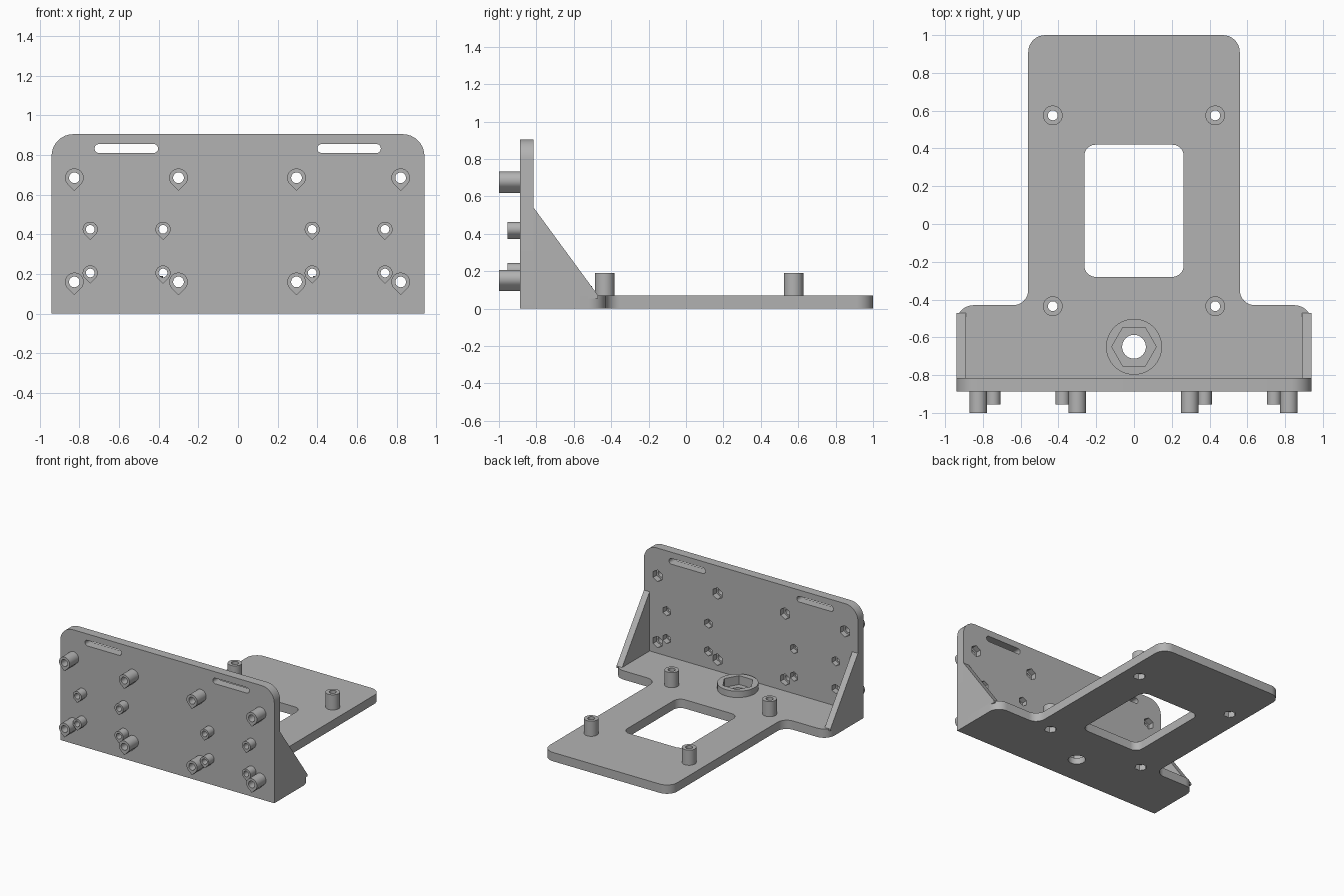
import bpy
import bmesh
from math import pi, cos, sin, sqrt
from mathutils import Vector

if "Cube" in bpy.data.objects:
    bpy.data.objects.remove(bpy.data.objects["Cube"])

grey = bpy.data.materials.new("plain grey")
grey.use_nodes = True
GREY = (0.45, 0.45, 0.45, 1)
grey.diffuse_color = GREY
grey.node_tree.nodes["Principled BSDF"].inputs["Base Color"].default_value = GREY


def arc(u, v, r, start=0, end=2 * pi, n=32, closed=True):
    steps = n if closed else n - 1
    return [(u + r * cos(start + (end - start) * i / steps),
             v + r * sin(start + (end - start) * i / steps)) for i in range(n)]


def hexagon(u, v, r, start=0):
    return arc(u, v, r, start, start + 2 * pi, 6)


def teardrop(u, v, r):
    return arc(u, v, r, -pi / 4, 5 * pi / 4, 28, False) + [(u, v - r * sqrt(2))]


def rounded(corners, n=9):
    """Outline from (u, v, radius) corners."""
    pts = []
    for i, (u, v, r) in enumerate(corners):
        p = Vector((u, v))
        if r == 0:
            pts.append((u, v))
            continue
        a = (Vector(corners[i - 1][:2]) - p).normalized()
        b = (Vector(corners[(i + 1) % len(corners)][:2]) - p).normalized()
        for k in range(n):      # right-angled corner fillet
            t = k / (n - 1) * pi / 2
            pts.append(tuple(p + r * (a * (1 - sin(t)) + b * (1 - cos(t)))))
    return pts


def prism(name, outlines, axis, lo, hi):
    """Extrude one or more outlines along an axis."""
    place = {"X": lambda u, v, w: (w, u, v),
             "Y": lambda u, v, w: (u, w, v),
             "Z": lambda u, v, w: (u, v, w)}[axis]
    bm = bmesh.new()
    for pts in outlines:
        low = [bm.verts.new(place(u, v, lo)) for u, v in pts]
        high = [bm.verts.new(place(u, v, hi)) for u, v in pts]
        bm.faces.new(low)
        bm.faces.new(high)
        for i in range(len(pts)):
            bm.faces.new((low[i - 1], low[i], high[i], high[i - 1]))
    bmesh.ops.recalc_face_normals(bm, faces=bm.faces)
    mesh = bpy.data.meshes.new(name)
    bm.to_mesh(mesh)
    bm.free()
    mesh.materials.append(grey)
    obj = bpy.data.objects.new(name, mesh)
    bpy.context.collection.objects.link(obj)
    return obj


def activate(obj):
    bpy.ops.object.select_all(action="DESELECT")
    obj.select_set(True)
    bpy.context.view_layer.objects.active = obj


def combine(body, operation, *tools):
    for tool in tools:
        tool.hide_render = True
        mod = body.modifiers.new(operation, "BOOLEAN")
        mod.operation = operation
        mod.solver = "EXACT"
        mod.object = tool
        activate(body)
        bpy.ops.object.modifier_apply(modifier=mod.name)
        bpy.data.objects.remove(tool)


def finish(obj):
    activate(obj)
    bpy.ops.object.shade_smooth_by_angle(angle=pi / 6)


W, BACK, FRONT, T = 0.94, -0.815, -0.887, 0.07

# Base plate: wide foot, narrow tongue
half = [(W, BACK, 0), (W, -0.43, 0.09), (0.56, -0.43, 0.08), (0.56, 1, 0.09)]
base = prism("base_plate", [rounded(half + [(-x, y, r) for x, y, r in reversed(half)])],
             "Z", 0, T)
posts = [(x, y) for x in (-0.43, 0.43) for y in (-0.435, 0.575)]
ring = (0, -0.65)
combine(base, "UNION",
        prism("posts", [arc(*p, 0.052) for p in posts], "Z", 0.03, 0.19),
        prism("nut_ring", [arc(*ring, 0.148, n=64)], "Z", 0.03, 0.12))
window = rounded([(-0.263, -0.28, 0.06), (0.263, -0.28, 0.06),
                  (0.263, 0.42, 0.06), (-0.263, 0.42, 0.06)])
combine(base, "DIFFERENCE",
        prism("holes", [window, arc(*ring, 0.063)] + [arc(*p, 0.026) for p in posts],
              "Z", -0.1, 0.3),
        prism("ring_pocket", [hexagon(*ring, 0.118)], "Z", 0.05, 0.3),
        prism("post_pockets", [hexagon(*p, 0.046) for p in posts], "Z", -0.1, 0.045))
finish(base)

# Upright wall with teardrop bosses, slots and nut pockets
wall = prism("upright_wall", [rounded([(-W, 0, 0), (W, 0, 0), (W, 0.905, 0.11),
                                       (-W, 0.905, 0.11)])], "Y", FRONT, BACK)
big = [(x, z) for x in (-0.825, -0.3, 0.295, 0.82) for z in (0.16, 0.685)]
small = [(x, z) for x in (-0.745, -0.378, 0.374, 0.741) for z in (0.205, 0.425)]
combine(wall, "UNION",
        prism("large_bosses", [teardrop(*p, 0.047) for p in big], "Y", -1, -0.87),
        prism("small_bosses", [teardrop(*p, 0.038) for p in small], "Y", -0.955, -0.865))
slots = [rounded([(x, 0.81, 0.022), (x + 0.32, 0.81, 0.022),
                  (x + 0.32, 0.855, 0.022), (x, 0.855, 0.022)]) for x in (-0.723, 0.4)]
combine(wall, "DIFFERENCE",
        prism("wall_holes", slots + [arc(*p, 0.027) for p in big]
              + [arc(*p, 0.022) for p in small], "Y", -1.2, -0.5),
        prism("large_pockets", [hexagon(*p, 0.046, pi / 2) for p in big], "Y", -0.86, -0.5),
        prism("small_pockets", [hexagon(*p, 0.037, pi / 2) for p in small], "Y", -0.86, -0.5))
finish(wall)

# Triangular side gussets
profile = [(BACK, 0.54), (BACK, 0.055), (-0.47, 0.055), (-0.47, T)]
for side, name in ((1, "left_gusset"), (-1, "right_gusset")):
    prism(name, [profile], "X", side * 0.89, side * W)
